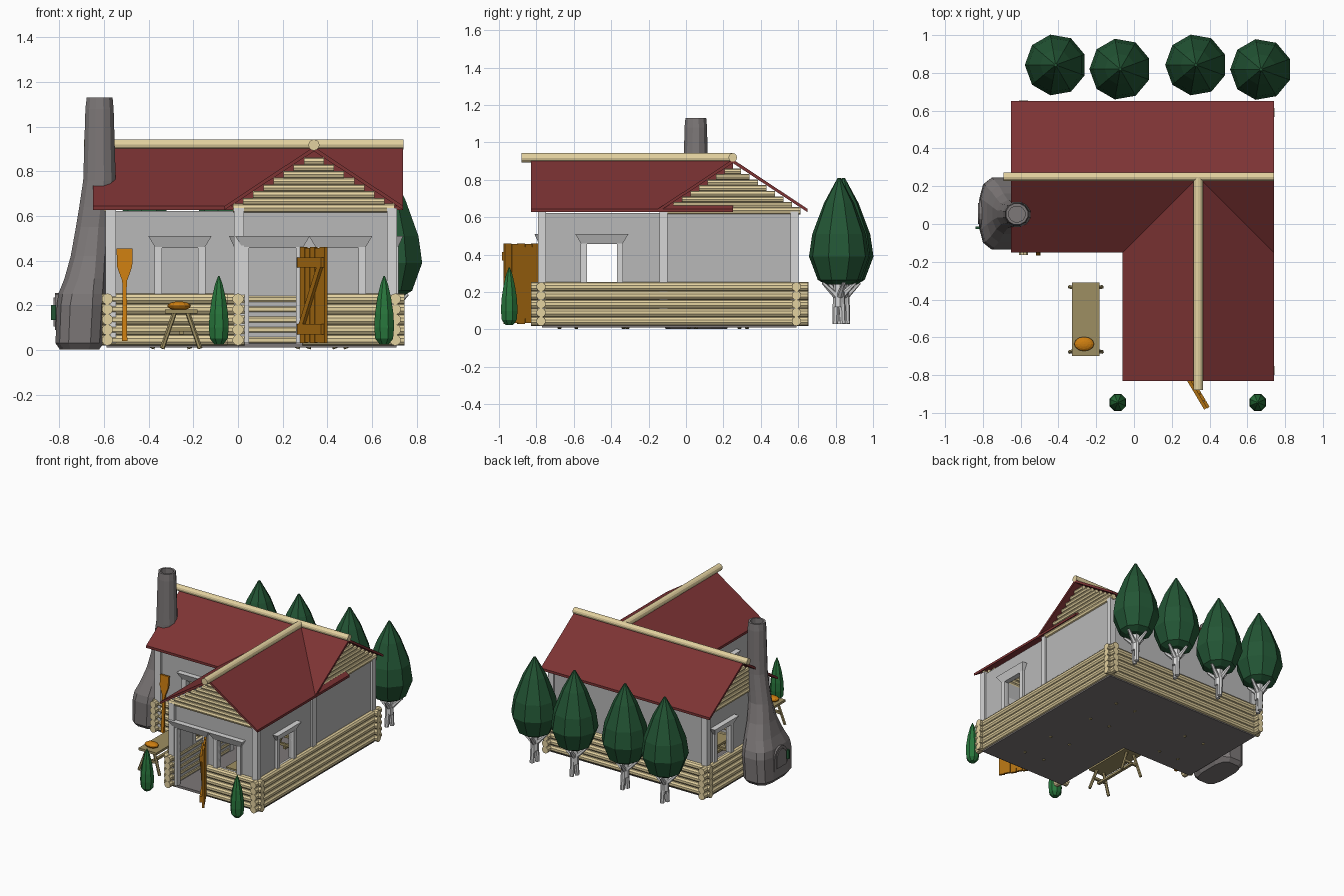
import bpy, bmesh, math
from mathutils import Matrix, Vector

if "Cube" in bpy.data.objects:
    bpy.data.objects.remove(bpy.data.objects["Cube"])

def mat(name, r, g, b):
    m = bpy.data.materials.new(name)
    lin = [((c / 255 + 0.055) / 1.055) ** 2.4 for c in (r, g, b)]
    m.diffuse_color = (*lin, 1)
    m.use_nodes = True
    m.node_tree.nodes["Principled BSDF"].inputs["Base Color"].default_value = m.diffuse_color
    return m

WALL = mat("wall_grey", 185, 185, 185)
TRIM = mat("trim_pale_grey", 214, 214, 214)
LOG = mat("log_cream", 228, 210, 160)
RED = mat("roof_red", 125, 51, 52)
STONE = mat("stone_grey", 125, 120, 120)
ORANGE = mat("orange_wood", 205, 126, 16)
DOOR = mat("door_brown", 172, 110, 18)
TREE = mat("tree_green", 35, 86, 53)
BUSH = mat("bush_green", 40, 118, 60)
BENCH = mat("bench_olive", 158, 143, 98)
I = Matrix.Identity(4)

def part(name, material, build):
    """Run build(bm) and turn the result into one flat-shaded object."""
    bm = bmesh.new()
    build(bm)
    bmesh.ops.recalc_face_normals(bm, faces=bm.faces)
    me = bpy.data.meshes.new(name)
    bm.to_mesh(me)
    bm.free()
    me.materials.append(material)
    ob = bpy.data.objects.new(name, me)
    bpy.context.collection.objects.link(ob)
    return ob

def box(bm, lo, hi, M=I):
    lo, hi = Vector(lo), Vector(hi)
    bmesh.ops.create_cube(bm, size=1, matrix=M @ Matrix.Translation((lo + hi) / 2) @ Matrix.Diagonal((*(hi - lo), 1)))

def rod(bm, a, b, r1, r2=None, n=10):
    a, b = Vector(a), Vector(b)
    d = b - a
    M = Matrix.Translation((a + b) / 2) @ d.to_track_quat('Z', 'Y').to_matrix().to_4x4()
    bmesh.ops.create_cone(bm, cap_ends=True, segments=n, radius1=r1, radius2=r1 if r2 is None else r2,
                          depth=d.length, matrix=M)

def loft(bm, rings, M=I):
    vs = [[bm.verts.new(M @ Vector(p)) for p in ring] for ring in rings]
    n = len(vs[0])
    for a, b in zip(vs, vs[1:]):
        for i in range(n):
            bm.faces.new((a[i], a[(i + 1) % n], b[(i + 1) % n], b[i]))
    bm.faces.new(vs[0][::-1])
    bm.faces.new(vs[-1])

def oval(x0, x1, y0, y1, z, n=12, p=1.0):
    """Ring filling a rectangle; p < 1 makes it boxier."""
    f = lambda c: math.copysign(abs(c) ** p, c)
    angs = [2 * math.pi * (i + 0.5) / n for i in range(n)]
    return [((x0 + x1) / 2 + (x1 - x0) / 2 * f(math.cos(t)),
             (y0 + y1) / 2 + (y1 - y0) / 2 * f(math.sin(t)), z) for t in angs]

def lathe(bm, x, y, profile, n):
    loft(bm, [oval(x - r, x + r, y - r, y + r, z, n) for r, z in profile])

# Floor
def floor(bm):
    box(bm, (-0.59, -0.11, 0.01), (0.71, 0.59, 0.028))
    box(bm, (0, -0.77, 0.01), (0.71, -0.11, 0.028))
part("floor", STONE, floor)

# Walls with framed openings; local x runs along the wall, local -y points outwards
def wall(name, mid, angle, length, openings=()):
    M = Matrix.Translation((*mid, 0)) @ Matrix.Rotation(math.radians(angle), 4, 'Z')
    TOP, HEAD = 0.622, 0.46
    def panels(bm):
        u = -length / 2
        for c, w, z0 in openings:
            box(bm, (u, -0.01, 0.025), (c - w / 2, 0.01, TOP), M)
            box(bm, (c - w / 2, -0.01, HEAD), (c + w / 2, 0.01, TOP), M)
            if z0 > 0.1:
                box(bm, (c - w / 2, -0.01, 0.025), (c + w / 2, 0.01, z0), M)
            u = c + w / 2
        box(bm, (u, -0.01, 0.025), (length / 2, 0.01, TOP), M)
    part(name, WALL, panels)
    def frames(bm):
        for c, w, z0 in openings:
            for s in (-1, 1):
                u = sorted((c + s * w / 2, c + s * (w / 2 + 0.034)))
                box(bm, (u[0], -0.028, z0), (u[1], 0.015, HEAD), M)
            rings = [[(c - h, -d, z), (c + h, -d, z), (c + h, 0.012, z), (c - h, 0.012, z)]
                     for h, d, z in ((w / 2 + 0.03, 0.026, 0.457), (w / 2 + 0.062, 0.05, 0.51))]
            loft(bm, rings, M)
    if openings:
        part(name + "_frames", TRIM, frames)

wall("wing_front_wall", (0.35, -0.76), 0, 0.68, [(-0.195, 0.21, 0.03), (0.11, 0.16, 0.25)])
wall("main_front_wall", (-0.285, -0.1), 0, 0.59, [(0.025, 0.16, 0.25)])
wall("right_wall", (0.69, -0.09), 90, 1.34, [(-0.36, 0.16, 0.25)])
wall("wing_left_wall", (0.01, -0.43), -90, 0.66, [(0.02, 0.16, 0.25)])
wall("left_wall", (-0.575, 0.24), -90, 0.68, [(-0.17, 0.16, 0.25)])
wall("back_wall", (0.055, 0.58), 180, 1.27)

# Corner posts
def posts(bm):
    for x, y in ((-0.57, -0.11), (-0.57, 0.58), (0.69, 0.58), (0.69, -0.12), (0.69, -0.77), (0.005, -0.77), (0.005, -0.11)):
        box(bm, (x - 0.023, y - 0.021, 0.03), (x + 0.023, y + 0.021, 0.635))
part("corner_posts", TRIM, posts)

# Stacked logs round the base
def base_logs(bm):
    runs = [((-0.62, 0.59), (0.745, 0.59)), ((0.705, -0.83), (0.705, 0.65)), ((-0.585, -0.165), (-0.585, 0.655)),
            ((-0.61, -0.11), (0, -0.11)), ((0, -0.83), (0, -0.11)), ((-0.05, -0.775), (0.03, -0.775)),
            ((0.29, -0.775), (0.745, -0.775))]
    for a, b in runs:
        for i in range(5):
            z = 0.044 + 0.046 * i
            rod(bm, (*a, z), (*b, z), 0.025)
part("base_logs", LOG, base_logs)

# Gable logs
def gables(bm):
    for i in range(8):
        z = 0.635 + 0.03 * i
        h = (0.875 - z) / 0.6625
        r = 0.02 if i == 0 else 0.0165
        rod(bm, (0.34 - h, -0.77, z), (0.34 + h, -0.77, z), r, n=8)
        for x in (-0.585, 0.695):
            rod(bm, (x, 0.25 - h, z), (x, 0.25 + h, z), r, n=8)
part("gable_logs", LOG, gables)

# Roofs: two crossing pairs of slabs, with ridge logs
def roof(bm):
    for s in (-1, 1):
        sec = [(0, 0.91), (s * 0.4, 0.645), (s * 0.4, 0.627), (0, 0.89)]
        loft(bm, [[(x, 0.25 + u, z) for u, z in sec] for x in (-0.65, 0.74)])
        loft(bm, [[(0.34 + u, y, z) for u, z in sec] for y in (-0.83, 0.25)])
part("roof", RED, roof)

def ridges(bm):
    rod(bm, (-0.69, 0.25, 0.92), (0.742, 0.25, 0.92), 0.023, n=12)
    rod(bm, (0.34, -0.88, 0.918), (0.34, 0.25, 0.918), 0.025, n=12)
part("ridge_logs", LOG, ridges)

# Oven and chimney, hollow at the top
def chimney(bm):
    data = [(-0.8, -0.62, -0.11, 0.22, 0.002, .6), (-0.82, -0.6, -0.135, 0.245, 0.03, .6),
            (-0.814, -0.59, -0.14, 0.25, 0.2, .6), (-0.808, -0.585, -0.13, 0.24, 0.25, .65),
            (-0.78, -0.58, -0.1, 0.21, 0.32, .75), (-0.752, -0.575, -0.055, 0.165, 0.42, .85),
            (-0.729, -0.565, -0.025, 0.13, 0.55, 1), (-0.714, -0.558, -0.02, 0.125, 0.64, 1),
            (-0.696, -0.545, -0.017, 0.12, 0.76, 1), (-0.686, -0.555, -0.01, 0.115, 1.08, 1),
            (-0.68, -0.56, -0.005, 0.11, 1.13, 1), (-0.665, -0.575, 0.01, 0.095, 1.13, 1),
            (-0.665, -0.575, 0.01, 0.095, 0.95, 1)]
    loft(bm, [oval(a, b, c, d, z, 12, p) for a, b, c, d, z, p in data])
part("chimney", STONE, chimney)

def oven_door(bm):
    for r, z0, x in ((0.075, 0.09, -0.82), (0.055, 0.105, -0.827)):
        arc = [(0.055 + r * math.cos(math.pi * i / 8), 0.18 + r * math.sin(math.pi * i / 8)) for i in range(9)]
        pts = [(0.055 + r, z0)] + arc + [(0.055 - r, z0)]
        loft(bm, [[(xx, y, z) for y, z in pts] for xx in (x, -0.78)])
part("oven_door", STONE, oven_door)
part("oven_handle", TREE, lambda bm: box(bm, (-0.838, -0.027, 0.135), (-0.815, -0.012, 0.2)))

# Open plank door with Z brace, hinged on the right of the doorway
HINGE = Matrix.Translation((0.285, -0.79, 0)) @ Matrix.Rotation(math.atan2(-0.185, 0.11), 4, 'Z')
def door(bm):
    for i in range(5):
        box(bm, (0.043 * i, -0.008, 0.03 + 0.004 * (i % 2)), (0.043 * i + 0.04, 0.008, 0.46 - 0.004 * (i % 2)), HINGE)
    box(bm, (0, -0.005, 0.06), (0.21, 0.005, 0.44), HINGE)
    for z in (0.07, 0.37):
        box(bm, (0.0, -0.024, z), (0.21, -0.006, z + 0.045), HINGE)
    loft(bm, [[(u, v, z) for u, v in ((a, -0.022), (a + 0.035, -0.022), (a + 0.035, -0.006), (a, -0.006))]
              for a, z in ((0.01, 0.115), (0.165, 0.37))], HINGE)
part("door", DOOR, door)

# Benches: one outside, three indoors
def bench(name, x, y, h):
    def build(bm):
        box(bm, (x - 0.073, y - h, 0.163), (x + 0.073, y + h, 0.18))
        for s in (-1, 1):
            yy = y + s * (h - 0.035)
            for t in (-1, 1):
                rod(bm, (x + t * 0.085, yy + s * 0.012, 0.006), (x + t * 0.03, yy, 0.165), 0.011, n=6)
            box(bm, (x - 0.06, yy - 0.008, 0.082), (x + 0.06, yy + 0.008, 0.1))
        box(bm, (x - 0.01, y - h + 0.015, 0.068), (x + 0.01, y + h - 0.015, 0.085))
    part(name, BENCH, build)
bench("outdoor_bench", -0.255, -0.505, 0.195)
for k, (x, y) in enumerate(((0.4, -0.45), (0.35, 0.19), (-0.3, 0.15))):
    bench("indoor_bench_%d" % (k + 1), x, y, 0.16)

# Loaf on the bench and oven shovel against the wall
part("loaf", ORANGE, lambda bm: bmesh.ops.create_uvsphere(
    bm, u_segments=12, v_segments=8, radius=1,
    matrix=Matrix.Translation((-0.264, -0.635, 0.197)) @ Matrix.Diagonal((0.053, 0.038, 0.02, 1))))

def shovel(bm):
    rings = []
    for z, w in ((0.04, 0.012), (0.27, 0.009), (0.31, 0.011), (0.345, 0.024), (0.375, 0.034), (0.455, 0.036)):
        y = -0.168 + 0.06 * z
        rings.append([(-0.508 - w, y, z), (-0.508 + w, y, z), (-0.508 + w, y + 0.014, z), (-0.508 - w, y + 0.014, z)])
    loft(bm, rings)
part("oven_shovel", ORANGE, shovel)

# Front bushes
for k, x in enumerate((-0.086, 0.655)):
    part("bush_%d" % (k + 1), BUSH, lambda bm: lathe(bm, x, -0.945, [
        (0.022, 0.025), (0.043, 0.05), (0.048, 0.1), (0.045, 0.16), (0.034, 0.23), (0.018, 0.295), (0.003, 0.332)], 8))

# Trees behind the house
for k, (x, y) in enumerate(((-0.415, 0.842), (-0.073, 0.82), (0.328, 0.842), (0.672, 0.818))):
    part("tree_crown_%d" % (k + 1), TREE, lambda bm: lathe(bm, x, y, [
        (0.07, 0.24), (0.115, 0.265), (0.163, 0.39), (0.145, 0.51), (0.082, 0.675), (0.008, 0.81)], 9))
    def trunk(bm):
        for s in (-1, 1):
            rod(bm, (x + s * 0.008, y + s * 0.02, 0.03), (x, y + s * 0.012, 0.2), 0.016, 0.02, 7)
        rod(bm, (x, y, 0.12), (x, y, 0.27), 0.03, 0.03, 7)
        for i in range(4):
            t = math.pi * i / 2 + 0.3
            c, s = math.cos(t), math.sin(t)
            rod(bm, (x, y, 0.165), (x + 0.09 * c, y + 0.09 * s, 0.25), 0.02, 0.009, 6)
    part("tree_trunk_%d" % (k + 1), TRIM, trunk)
